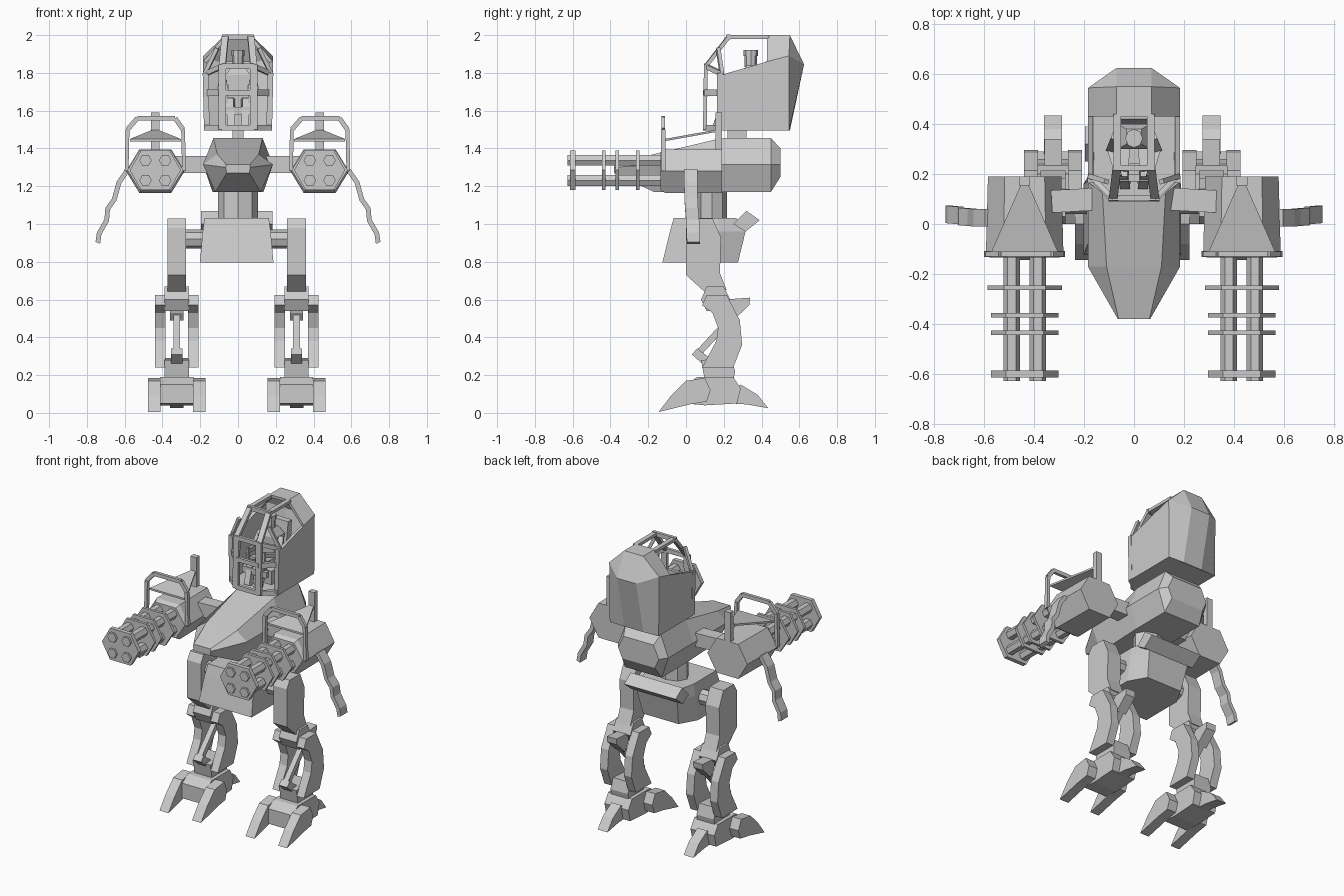
import bpy, bmesh, math
from mathutils import Vector

if "Cube" in bpy.data.objects:
    bpy.data.objects.remove(bpy.data.objects["Cube"])

grey = bpy.data.materials.new("grey_metal")
grey.diffuse_color = (0.6, 0.6, 0.6, 1)
grey.use_nodes = True
grey.node_tree.nodes["Principled BSDF"].inputs["Base Color"].default_value = grey.diffuse_color
OFF = -0.007          # slight sideways shift of limbs


def mesh(name, verts, faces):
    me = bpy.data.meshes.new(name)
    me.from_pydata([tuple(v) for v in verts], [], faces)
    bm = bmesh.new()
    bm.from_mesh(me)
    bmesh.ops.recalc_face_normals(bm, faces=bm.faces)
    bm.to_mesh(me)
    bm.free()
    me.materials.append(grey)
    ob = bpy.data.objects.new(name, me)
    bpy.context.collection.objects.link(ob)
    return ob


def loft(name, rings):
    """Closed skin through rings of equal point count, capped at both ends."""
    n = len(rings[0])
    verts = [v for r in rings for v in r]
    faces = [tuple(range(n)), tuple(range((len(rings) - 1) * n, len(rings) * n))]
    for k in range(len(rings) - 1):
        for i in range(n):
            j = (i + 1) % n
            faces.append((k * n + i, k * n + j, k * n + n + j, k * n + n + i))
    return mesh(name, verts, faces)


def side_prism(name, prof, x0, x1):
    """Side profile (y, z) extruded along x."""
    return loft(name, [[(x, y, z) for y, z in prof] for x in (x0, x1)])


def front_prism(name, prof, y0, y1):
    """Front profile (x, z) extruded along y."""
    return loft(name, [[(x, y, z) for x, z in prof] for y in (y0, y1)])


def box(name, x0, x1, y0, y1, z0, z1):
    return front_prism(name, [(x0, z0), (x1, z0), (x1, z1), (x0, z1)], y0, y1)


def bar(name, a, b, w, t, sides=4):
    """Beam from a to b, w wide and t thick."""
    a, b = Vector(a), Vector(b)
    d = (b - a).normalized()
    up = Vector((0, 0, 1)) if abs(d.z) < 0.9 else Vector((0, 1, 0))
    u = d.cross(up).normalized()
    v = u.cross(d)
    if sides == 4:
        pts = [(-.5, -.5), (.5, -.5), (.5, .5), (-.5, .5)]
    else:
        pts = [(.5 * math.cos(2 * math.pi * i / sides), .5 * math.sin(2 * math.pi * i / sides))
               for i in range(sides)]
    return loft(name, [[p + u * w * i + v * t * j for i, j in pts] for p in (a, b)])


def hexagon(cx, cz, w, flat, h):
    return [(cx - w, cz), (cx - flat, cz + h), (cx + flat, cz + h),
            (cx + w, cz), (cx + flat, cz - h), (cx - flat, cz - h)]


# --- Torso: six-sided hull narrowing to a blunt nose
def hull(y, xt, xm, xb, zt, zm, zb):
    return [(-xt, y, zt), (xt, y, zt), (xm, y, zm), (xb, y, zb), (-xb, y, zb), (-xm, y, zm)]


loft("torso", [hull(-0.38, .062, .065, .06, 1.315, 1.30, 1.27),
               hull(-0.17, .11, .185, .12, 1.37, 1.315, 1.17),
               hull(0.19, .13, .185, .135, 1.455, 1.315, 1.17),
               hull(0.45, .13, .185, .135, 1.455, 1.315, 1.17),
               hull(0.50, .11, .15, .12, 1.40, 1.315, 1.25)])
bar("neck", (0, 0.27, 1.44), (0, 0.27, 1.51), 0.06, 0.10)
bar("waist", (0, 0.137, 1.02), (0, 0.137, 1.19), 0.21, 0.16, 8)

# --- Pelvis with rear flap
loft("pelvis", [[(OFF + s * x, y, z) for s, x, y in
                 ((-1, xf, yf), (1, xf, yf), (1, xf, ym), (1, xb, yb), (-1, xb, yb), (-1, xf, ym))]
                for xf, yf, ym, xb, yb, z in ((.195, -.125, .16, .13, .275, .795),
                                              (.18, -.085, .17, .15, .315, .96),
                                              (.17, -.065, .17, .15, .265, 1.033))])
side_prism("pelvis_flap", [(.25, 1.0), (.32, 1.07), (.39, 1.02), (.315, .96)], OFF - .19, OFF + .19)

# --- Cockpit rear shell: half described, then mirrored
half = [(.18, .19, 1.495), (.18, .545, 1.495), (.07, .55, 1.495),
        (.184, .19, 1.79), (.184, .43, 1.86), (.184, .545, 1.89), (.07, .625, 1.845),
        (.07, .55, 2.0), (.07, .43, 2.0)]
n = len(half)
verts = half + [(-x, y, z) for x, y, z in half]
side_faces = [(0, 1, 5, 4, 3), (1, 2, 6, 5), (5, 6, 7), (4, 5, 7, 8)]
faces = side_faces + [tuple(i + n for i in f) for f in side_faces]
faces += [(2, 2 + n, 6 + n, 6), (6, 6 + n, 7 + n, 7), (7, 7 + n, 8 + n, 8)]
shell = mesh("cockpit_shell", verts, faces)
bm = bmesh.new()
bm.from_mesh(shell.data)
bmesh.ops.recalc_face_normals(bm, faces=bm.faces)
back = max(bm.faces, key=lambda f: f.calc_center_median().y)
if back.normal.y < 0:
    bmesh.ops.reverse_faces(bm, faces=bm.faces)
bm.to_mesh(shell.data)
bm.free()
solid = shell.modifiers.new("thickness", 'SOLIDIFY')
solid.thickness = 0.02
solid.offset = -1
floor = [(-.07, .09), (.07, .09), (.178, .16), (.178, .543), (-.178, .543), (-.178, .16)]
loft("cockpit_floor", [[(x, y, z) for x, y in floor] for z in (1.495, 1.51)])

# --- Canopy frame
for s in (-1, 1):
    bar("canopy_front_post", (s * .083, .10, 1.50), (s * .083, .105, 1.845), .04, .02)
    bar("canopy_slope_bar", (s * .083, .105, 1.835), (s * .068, .225, 1.99), .035, .02)
    bar("canopy_roof_bar", (s * .068, .215, 1.99), (s * .068, .44, 1.99), .03, .02)
    bar("canopy_corner_post", (s * .165, .18, 1.50), (s * .172, .18, 1.80), .03, .03)
    bar("canopy_side_bar", (s * .09, .10, 1.695), (s * .17, .185, 1.695), .02, .035)
    bar("canopy_upper_bar", (s * .085, .105, 1.835), (s * .172, .19, 1.795), .02, .025)
    bar("canopy_brow_bar", (s * .175, .19, 1.795), (s * .11, .17, 1.93), .02, .02)
    bar("canopy_sill", (s * .08, .10, 1.51), (s * .17, .17, 1.51), .02, .03)
for y, z in ((.10, 1.695), (.105, 1.835), (.225, 1.99), (.10, 1.51)):
    bar("canopy_cross_bar", (-.085, y, z), (.085, y, z), .02, .028)

# --- Seated pilot
box("seat_base", -.08, .08, .24, .44, 1.51, 1.60)
side_prism("seat_back", [(.38, 1.58), (.44, 1.58), (.46, 1.86), (.42, 1.86)], -.075, .075)
loft("pilot_torso", [[(-w, y0, z), (w, y0, z), (w, y1, z), (-w, y1, z)]
                     for w, y0, y1, z in ((.045, .30, .39, 1.60), (.065, .30, .40, 1.79), (.03, .32, .38, 1.84))])
bar("pilot_head", (0, .343, 1.83), (0, .343, 1.905), .06, .065, 8)
bar("pilot_helmet", (0, .343, 1.89), (0, .343, 1.92), .07, .075, 8)
for s in (-1, 1):
    bar("pilot_thigh", (s * .035, .36, 1.63), (s * .045, .21, 1.65), .045, .045)
    bar("pilot_shin", (s * .045, .21, 1.66), (s * .035, .16, 1.51), .04, .04)
    bar("pilot_upper_arm", (s * .075, .35, 1.79), (s * .095, .30, 1.69), .03, .03)
    bar("pilot_forearm", (s * .095, .30, 1.69), (s * .06, .19, 1.72), .026, .026)
    bar("control_stick", (s * .06, .19, 1.60), (s * .06, .19, 1.74), .014, .014)
box("control_panel", -.09, .09, .17, .20, 1.58, 1.62)

for s in (-1, 1):
    # --- Rotary gun arm
    gx, gz = OFF * .4 + s * .435, 1.28
    bar("arm_beam", (s * .15, .10, 1.315), (s * .33, .09, 1.315), .09, .09)
    loft("gun_body", [[(x, y, z) for x, z in hexagon(gx, gz, w, f, h)]
                      for y, w, f, h in ((-.135, .14, .075, .10), (-.11, .155, .085, .115),
                                         (.19, .147, .08, .115))])
    for y, k in ((-.255, 1.1), (-.365, 1), (-.435, 1), (-.60, 1)):
        t = .014 if y == -.60 else .009
        front_prism("barrel_ring", hexagon(gx, gz + .005, .135 * k, .075 * k, .105), y - t, y + t)
    for i in (-1, 1):
        for j in (-1, 1):
            bar("gun_barrel", (gx + i * .052, -.628, gz + .004 + j * .053),
                (gx + i * .052, -.12, gz + .004 + j * .053), .066, .066, 6)

    # --- Hoop, post and top plate over the gun
    hoop = [(-.152, 1.28), (-.147, 1.50), (-.095, 1.56), (.105, 1.56), (.147, 1.50), (.152, 1.28)]
    for a, b in zip(hoop, hoop[1:]):
        bar("gun_hoop", (gx + a[0], -.12, a[1]), (gx + b[0], -.12, b[1]), .02, .025)
    box("gun_post", gx - .022, gx + .022, .155, .19, 1.38, 1.59)
    tri = [(-.135, -.115, 1.45), (.135, -.115, 1.45), (.012, .165, 1.50), (-.012, .165, 1.50)]
    loft("gun_top_plate", [[(gx + x, y, z + d) for x, y, z in tri] for d in (-.012, 0)])

    # --- Hanging ammunition belt
    path = [(.585, 1.285), (.63, 1.22), (.655, 1.13), (.69, 1.08), (.695, 1.02), (.735, .95), (.742, .90)]
    loft("hanging_belt", [[(s * (x - .012), y0, z - .005), (s * (x + .012), y0, z + .005),
                           (s * (x + .012), y0 + .07, z + .005), (s * (x - .012), y0 + .07, z - .005)]
                          for (x, z), y0 in zip(path, (-.01, -.01, -.008, -.005, 0, .002, .005))])

    # --- Leg
    lx = OFF + s * .317
    side_prism("thigh", [(0, .98), (.03, 1.03), (.14, 1.03), (.185, .93), (.18, .74), (.215, .65),
                         (.105, .635), (0, .73)], lx - .05, lx + .05)
    bar("hip_axle", (s * .16, .09, .92), (lx, .09, .92), .10, .10, 8)
    side_prism("knee_block", [(.08, .60), (.11, .67), (.20, .67), (.235, .60), (.19, .54), (.11, .54)],
               lx - .064, lx + .064)
    calf = [(.11, .625), (.215, .625), (.285, .49), (.297, .36), (.25, .24), (.085, .24),
            (.16, .38), (.17, .45), (.14, .53), (.085, .57)]
    for i in (-1, 1):
        side_prism("calf_plate", calf, lx + i * .088 - .028, lx + i * .088 + .028)
    bar("piston", (lx, .06, .31), (lx, .30, .57), .035, .035)
    side_prism("piston_upper_bracket", [(.20, .60), (.34, .61), (.335, .57), (.25, .49), (.22, .53)],
               lx - .035, lx + .035)
    side_prism("piston_lower_bracket", [(.03, .31), (.06, .34), (.14, .28), (.12, .23)], lx - .03, lx + .03)
    side_prism("ankle", [(.08, .28), (.24, .29), (.26, .22), (.25, .17), (.10, .17)], lx - .064, lx + .064)

    # --- Foot with two front toes and a heel spur
    side_prism("foot_block", [(.0, .15), (.06, .19), (.25, .19), (.29, .13), (.27, .05), (.10, .04), (.0, .05)],
               lx - .088, lx + .088)
    toe = [(-.145, .005), (-.08, .09), (0, .17), (.10, .185), (.13, .12), (.11, .06), (.02, .045), (-.09, .018)]
    for i in (-1, 1):
        side_prism("front_toe", toe, lx + i * .12 - .033, lx + i * .12 + .033)
    side_prism("heel_spur", [(.22, .10), (.29, .15), (.38, .095), (.435, .025), (.32, .045), (.24, .05)],
               lx - .036, lx + .036)
